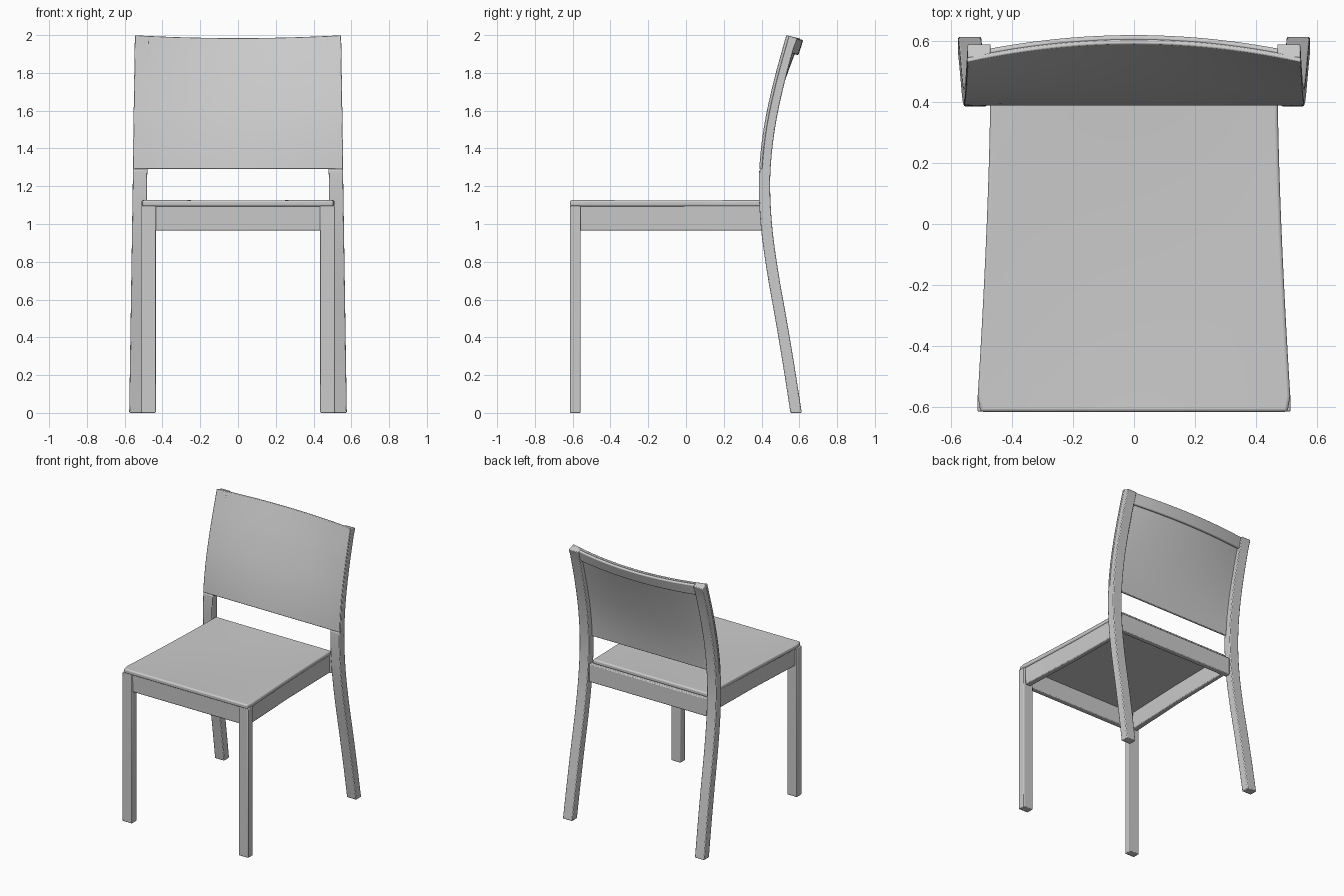
import bpy, bmesh
from mathutils import Vector

if "Cube" in bpy.data.objects:
    bpy.data.objects.remove(bpy.data.objects["Cube"])


def finish(ob, bevel=0.0, mirror=False, segments=2):
    bpy.context.view_layer.objects.active = ob
    ob.select_set(True)
    bpy.ops.object.shade_smooth_by_angle()
    ob.select_set(False)
    if bevel:
        m = ob.modifiers.new("bevel", 'BEVEL')
        m.width, m.segments, m.limit_method = bevel, segments, 'ANGLE'
        m.angle_limit = 0.7
    if mirror:
        ob.modifiers.new("mirror", 'MIRROR').use_clip = False
    return ob


def loft(name, rings, **kw):
    """Skin a row of equal-length closed rings and cap both ends."""
    bm = bmesh.new()
    vs = [[bm.verts.new(p) for p in r] for r in rings]
    n = len(rings[0])
    for a, b in zip(vs, vs[1:]):
        for i in range(n):
            j = (i + 1) % n
            bm.faces.new((a[i], a[j], b[j], b[i]))
    bm.faces.new(vs[0])
    bm.faces.new(vs[-1])
    bmesh.ops.recalc_face_normals(bm, faces=bm.faces)
    me = bpy.data.meshes.new(name)
    bm.to_mesh(me)
    bm.free()
    ob = bpy.data.objects.new(name, me)
    bpy.context.collection.objects.link(ob)
    return finish(ob, **kw)


def rect(x0, x1, y0, y1, z):
    return [(x0, y0, z), (x1, y0, z), (x1, y1, z), (x0, y1, z)]


# Front face of the swept back leg: y at every 0.25 of height
LEG_Y = [.553, .514, .472, .428, .395, .386, .410, .462, .530]


def leg_y(z):
    t = z / 0.25
    i = min(int(t), 7)
    t -= i
    p1, p2 = LEG_Y[i], LEG_Y[i + 1]
    p0 = LEG_Y[i - 1] if i else 2 * p1 - p2
    p3 = LEG_Y[i + 2] if i < 7 else 2 * p2 - p1
    return 0.5 * (2 * p1 + (p2 - p0) * t + (2 * p0 - 5 * p1 + 4 * p2 - p3) * t * t
                  + (3 * p1 - p0 - 3 * p2 + p3) * t ** 3)


def outer_x(z):
    return 0.576 - 0.0155 * z


# Front legs
loft("front_legs", [rect(.435, .513, -.614, -.558, 0), rect(.435, .513, -.614, -.558, 1.097)],
     bevel=.005, mirror=True)

# Back legs, stepped back slightly where the panel lies on them
PANEL_Z = 1.29
rings = []
for z in [i * 2 / 32 for i in range(21)] + [1.285, 1.295] + [i * 2 / 32 for i in range(21, 33)]:
    y, x = leg_y(z), outer_x(z)
    step = .014 if z > PANEL_Z else 0
    top = .018 if z == 2 else 0
    rings.append([(x - .076, y + step, z - top * .2), (x, y + step, z - top * .2),
                  (x, y + .06, z - top), (x - .076, y + .06, z - top)])
loft("back_legs", rings, bevel=.005, mirror=True)


# Back panel: straight lower edge, upper edge bowed backwards
def panel_point(u, t, depth):
    z = PANEL_Z + (2 - PANEL_Z) * t
    bow = 1 - u * u
    return Vector((u * (outer_x(z) + .001), leg_y(z) + .06 * t * bow + depth,
                   z - .015 * t * bow - depth * .25 * t))


N, M = 24, 12
rings = []
for i in range(N + 1):
    u = -1 + 2 * i / N
    rings.append([panel_point(u, k / M, 0) for k in range(M + 1)]
                 + [panel_point(u, k / M, .016) for k in range(M, -1, -1)])
loft("back_panel", rings, bevel=.004)

# Top rail behind the panel
rings = []
for i in range(N + 1):
    u = (-1 + 2 * i / N) * .9
    rings.append([panel_point(u, .995, .012), panel_point(u, .995, .032),
                  panel_point(u, .88, .036), panel_point(u, .88, .012)])
loft("top_rail", rings, bevel=.008, segments=3)

# Seat pad, narrowing to the back with a slight dip
rings = []
S = 20
for i in range(S + 1):
    f = i / S
    y = -.615 + f * 1.03
    w = .471 + .044 * (1 - f) ** 1.5
    if i == 0:
        w -= .012
    dip = .010 * (1 - (2 * f - 1) ** 2)
    us = [-1 + k / 8 for k in range(17)]
    top = [(u * w, y, 1.126 - dip * (1 - u * u)) for u in us]
    bot = [(u * w, y, 1.093) for u in reversed(us)]
    rings.append(top + bot)
loft("seat", rings, bevel=.010, segments=3)

# Aprons under the seat
loft("front_apron", [rect(-.44, .44, -.602, -.562, .965), rect(-.44, .44, -.606, -.562, 1.097)],
     bevel=.006)
loft("back_apron", [rect(-.485, .485, .398, .438, .965), rect(-.485, .485, .398, .438, 1.097)],
     bevel=.006)
loft("side_aprons",
     [[(.455, -.56, .965), (.498, -.56, .965), (.502, -.56, 1.097), (.455, -.56, 1.097)],
      [(.437, -.08, .965), (.474, -.08, .965), (.479, -.08, 1.097), (.437, -.08, 1.097)],
      [(.430, .41, .965), (.466, .41, .965), (.469, .41, 1.097), (.430, .41, 1.097)]],
     bevel=.006, mirror=True)
